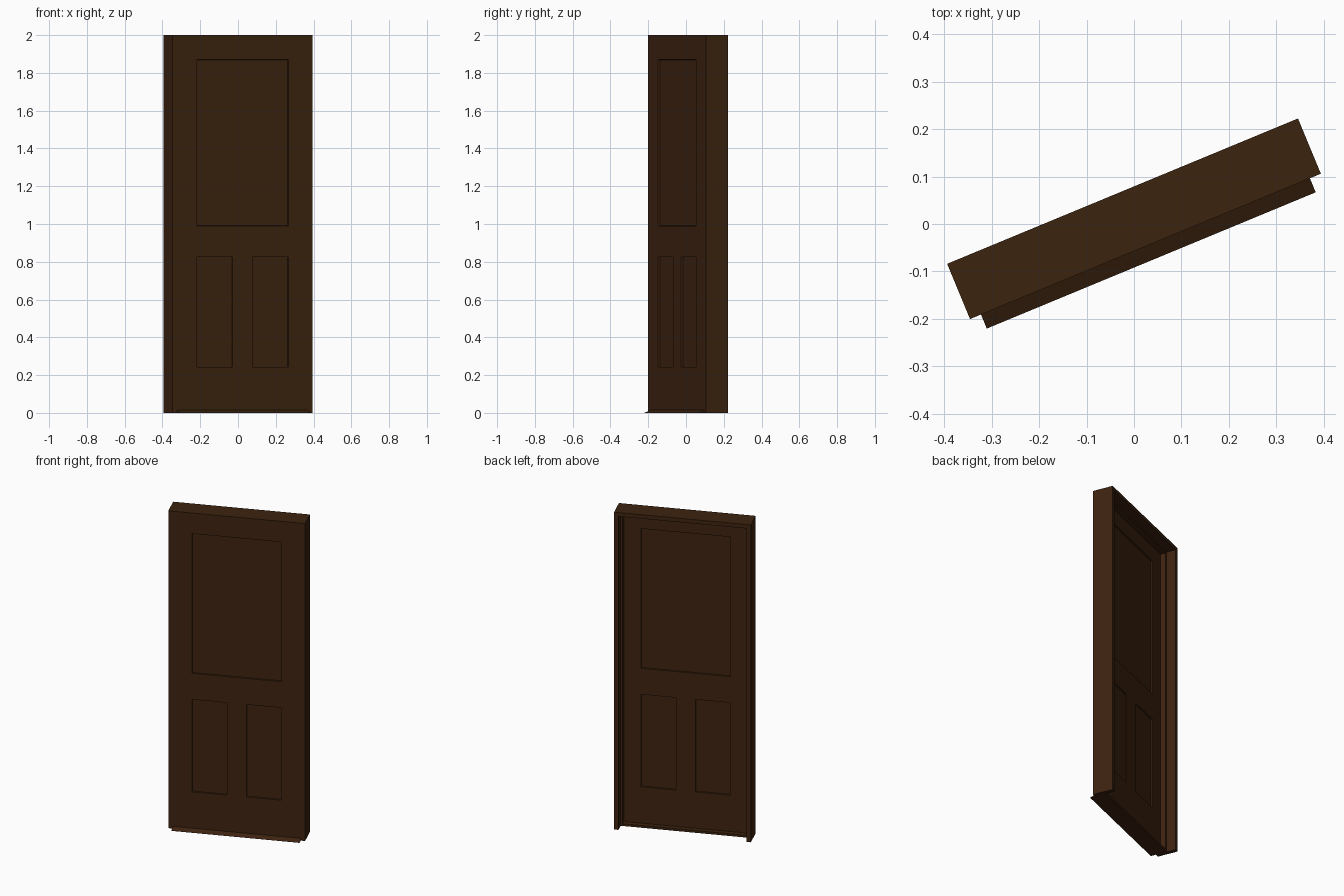
import bpy, bmesh, math
from mathutils import Matrix

if "Cube" in bpy.data.objects:
    bpy.data.objects.remove(bpy.data.objects["Cube"])

# whole door is turned about z; local axes: x = width, y = depth, z = up
TURN = Matrix.Translation((0, 0.011, 0)) @ Matrix.Rotation(math.radians(22.5), 4, 'Z')

wood = bpy.data.materials.new("dark_brown_wood")
wood.diffuse_color = (0.046, 0.0168, 0.0048, 1)
wood.use_nodes = True
wood.node_tree.nodes["Principled BSDF"].inputs["Base Color"].default_value = wood.diffuse_color

W, D, H = 0.40, 0.063, 2.0      # half width, half depth, height
T = 0.025                       # frame thickness
IN = W - T                      # half opening
DOOR_BACK, STOP_BACK, STOP = -0.025, 0.006, 0.012
SILL = 0.014


def finish(name, bm):
    bmesh.ops.recalc_face_normals(bm, faces=bm.faces)
    me = bpy.data.meshes.new(name)
    bm.to_mesh(me)
    bm.free()
    me.materials.append(wood)
    ob = bpy.data.objects.new(name, me)
    ob.matrix_world = TURN
    bpy.context.collection.objects.link(ob)
    return ob


def prism(name, pts, vec):
    """Extrude a closed profile of 3D points along vec."""
    bm = bmesh.new()
    f = bm.faces.new([bm.verts.new(p) for p in pts])
    r = bmesh.ops.extrude_face_region(bm, geom=[f], use_keep_orig=True)
    vs = [g for g in r["geom"] if isinstance(g, bmesh.types.BMVert)]
    bmesh.ops.translate(bm, verts=vs, vec=vec)
    return finish(name, bm)


def arch(name, outer, inner, top, under, y0, y1):
    """Upside-down U: two uprights and a head, in one piece."""
    pts = [(-outer, 0), (-outer, top), (outer, top), (outer, 0),
           (inner, 0), (inner, under), (-inner, under), (-inner, 0)]
    return prism(name, [(x, y0, z) for x, z in pts], (0, y1 - y0, 0))


# frame and the stop the door closes against
arch("door_frame", W, IN, H, H - T, -D, D)
arch("door_stop", IN, IN - STOP, H - T, H - T - STOP, DOOR_BACK, STOP_BACK)

# sill with a sloping front lip
prism("door_sill", [(-IN, -0.095, 0), (-IN, -D, SILL), (-IN, STOP_BACK, SILL),
                    (-IN, STOP_BACK, 0)], (2 * IN, 0, 0))

# door leaf: a grid slab with sunken panels on both faces
xs = [-IN, -0.262, -0.057, 0.057, 0.262, IN]
zs = [SILL, 0.243, 0.825, 0.99, 1.87, H - T]
bm = bmesh.new()
grid = [[bm.verts.new((x, -D, z)) for z in zs] for x in xs]
for i in range(5):
    for j in range(5):
        bm.faces.new((grid[i][j], grid[i + 1][j], grid[i + 1][j + 1], grid[i][j + 1]))
r = bmesh.ops.extrude_face_region(bm, geom=bm.faces[:], use_keep_orig=True)
bmesh.ops.translate(bm, verts=[g for g in r["geom"] if isinstance(g, bmesh.types.BMVert)],
                    vec=(0, DOOR_BACK + D, 0))
bmesh.ops.recalc_face_normals(bm, faces=bm.faces)


def is_panel(f):
    c = f.calc_center_median()
    if abs(f.normal.y) < 0.9 or abs(c.x) > 0.262:
        return False
    return zs[3] < c.z < zs[4] or (zs[1] < c.z < zs[2] and abs(c.x) > 0.057)


bmesh.ops.inset_region(bm, faces=[f for f in bm.faces if is_panel(f)],
                       thickness=0.001, depth=-0.009, use_even_offset=True)
bmesh.ops.dissolve_limit(bm, angle_limit=0.01, verts=bm.verts, edges=bm.edges)
finish("door_leaf", bm)
